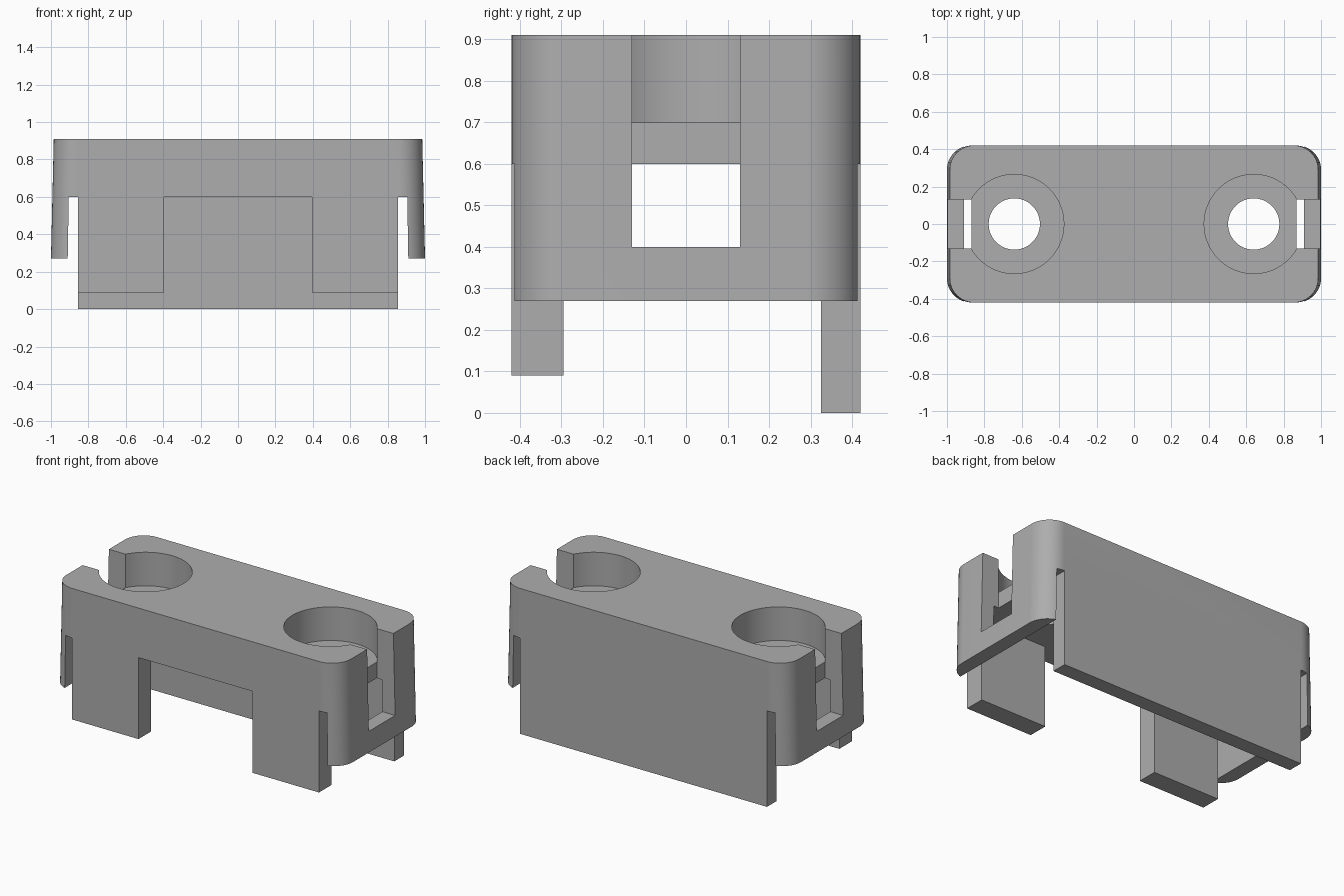
import bpy
import bmesh
from math import cos, sin, pi, radians

if "Cube" in bpy.data.objects:
    bpy.data.objects.remove(bpy.data.objects["Cube"], do_unlink=True)

grey = bpy.data.materials.new("plain grey")
grey.use_nodes = True
grey.diffuse_color = (0.42, 0.42, 0.42, 1)
grey.node_tree.nodes["Principled BSDF"].inputs["Base Color"].default_value = grey.diffuse_color

DEPTH = 0.42      # half depth of the whole part
TOP = 0.91
UNDERSIDE = 0.60  # bottom of the top plate


def loft(name, lower, upper):
    """Closed solid between two matching rings of points."""
    bm = bmesh.new()
    low = [bm.verts.new(p) for p in lower]
    high = [bm.verts.new(p) for p in upper]
    bm.faces.new(low)
    bm.faces.new(high)
    n = len(low)
    for i in range(n):
        j = (i + 1) % n
        bm.faces.new((low[i], low[j], high[j], high[i]))
    bmesh.ops.recalc_face_normals(bm, faces=bm.faces)
    mesh = bpy.data.meshes.new(name)
    bm.to_mesh(mesh)
    bm.free()
    mesh.materials.append(grey)
    obj = bpy.data.objects.new(name, mesh)
    bpy.context.collection.objects.link(obj)
    return obj


def rounded_ring(half_x, z, radius=0.13, steps=16):
    ring = []
    for quarter, (sx, sy) in enumerate([(1, 1), (-1, 1), (-1, -1), (1, -1)]):
        for k in range(steps + 1):
            a = (quarter + k / steps) * pi / 2
            ring.append((sx * (half_x - radius) + radius * cos(a),
                         sy * (DEPTH - radius) + radius * sin(a), z))
    return ring


def rect_ring(x0, x1, y0, y1, z):
    return [(x0, y0, z), (x1, y0, z), (x1, y1, z), (x0, y1, z)]


def box(name, x0, x1, y0, y1, z0, z1):
    return loft(name, rect_ring(x0, x1, y0, y1, z0), rect_ring(x0, x1, y0, y1, z1))


def cylinder(name, x, radius, z0, z1, sides=64):
    rings = [[(x + radius * cos(2 * pi * i / sides), radius * sin(2 * pi * i / sides), z)
              for i in range(sides)] for z in (z0, z1)]
    return loft(name, *rings)


def combine(target, tool, operation):
    """Apply a boolean to the target and remove the tool."""
    mod = target.modifiers.new(tool.name, "BOOLEAN")
    mod.operation = operation
    mod.solver = "EXACT"
    mod.object = tool
    bpy.context.view_layer.objects.active = target
    bpy.ops.object.modifier_apply(modifier=mod.name)
    bpy.data.objects.remove(tool, do_unlink=True)


# Rounded top plate and end clips, flaring slightly towards the bottom
cover = loft("cover", rounded_ring(1.0, 0.27), rounded_ring(0.985, TOP))
combine(cover, loft("hollow", rect_ring(-0.915, 0.915, -0.6, 0.6, 0),
                    rect_ring(-0.905, 0.905, -0.6, 0.6, UNDERSIDE)), "DIFFERENCE")

# Tall back wall
combine(cover, box("back_wall", -0.855, 0.855, 0.325, DEPTH, 0, 0.65), "UNION")

for side in (-1, 1):
    # Front legs
    inner, outer = sorted((side * 0.395, side * 0.855))
    combine(cover, box("front_leg", inner, outer, -DEPTH, -0.295, 0.09, 0.65), "UNION")
    # Counterbored screw holes
    combine(cover, cylinder("counterbore", side * 0.64, 0.265, 0.70, 1.1), "DIFFERENCE")
    combine(cover, cylinder("screw_hole", side * 0.64, 0.137, 0.5, 1.1), "DIFFERENCE")
    # Slots in the ends
    inner, outer = sorted((side * 0.87, side * 1.2))
    combine(cover, box("end_slot", inner, outer, -0.13, 0.13, 0.40, 1.1), "DIFFERENCE")

bpy.ops.object.select_all(action="DESELECT")
cover.select_set(True)
bpy.context.view_layer.objects.active = cover
bpy.ops.object.shade_smooth_by_angle(angle=radians(30))
